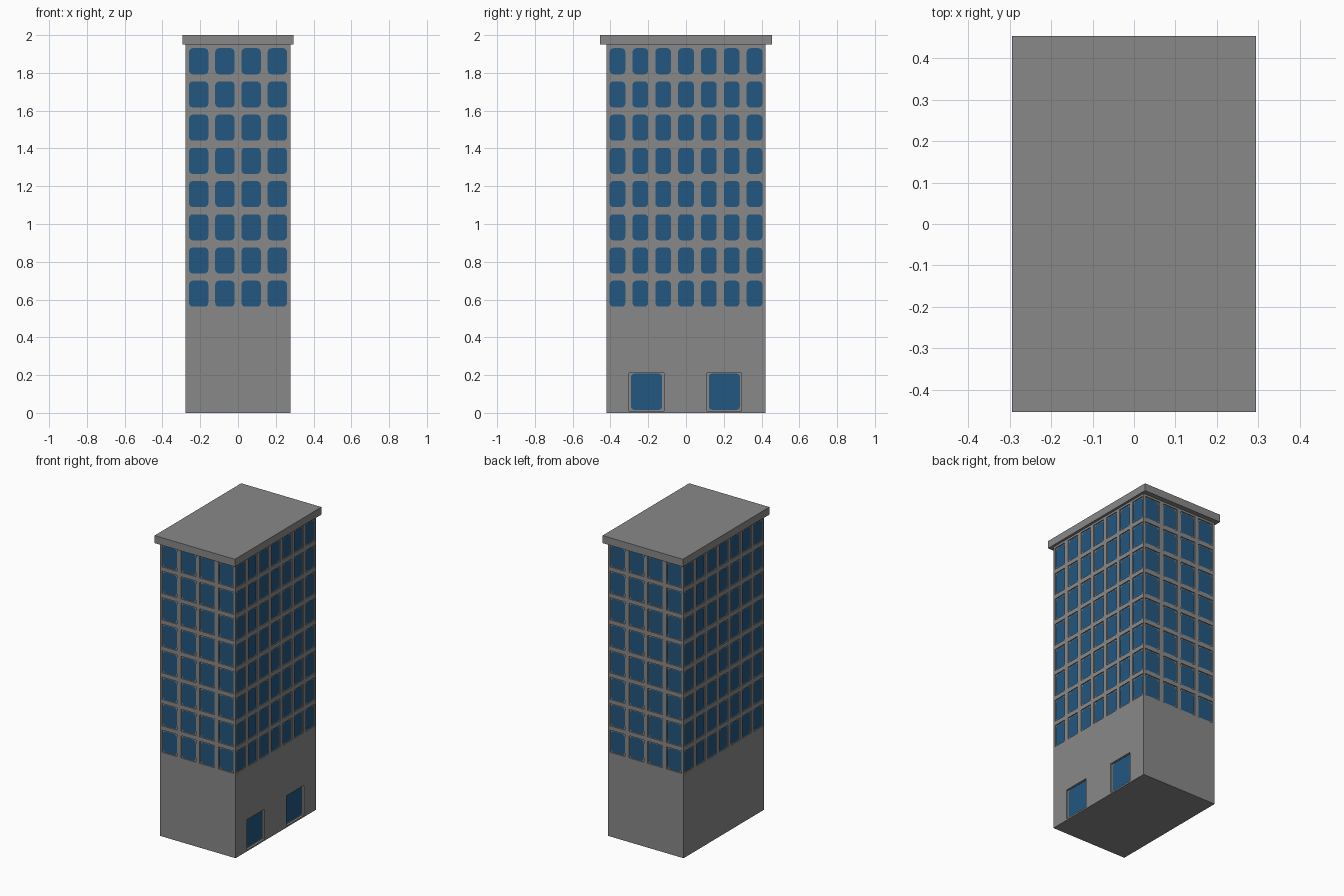
import bpy, bmesh, math
from mathutils import Matrix, Vector

if "Cube" in bpy.data.objects:
    bpy.data.objects.remove(bpy.data.objects["Cube"])

HX, HY, TOP = 0.278, 0.422, 1.955
SPLIT = 0.5            # height dividing plain base from window floors
WIN_DEPTH, DOOR_DEPTH = 0.007, 0.014


def material(name, rgb):
    m = bpy.data.materials.new(name)
    m.diffuse_color = (*rgb, 1)
    m.use_nodes = True
    m.node_tree.nodes["Principled BSDF"].inputs["Base Color"].default_value = m.diffuse_color
    return m


concrete = material("concrete grey", (0.245, 0.25, 0.243))
glass = material("window blue", (0.017, 0.095, 0.215))


def finish(bm, name, mat):
    bmesh.ops.remove_doubles(bm, verts=bm.verts, dist=1e-5)
    me = bpy.data.meshes.new(name)
    bm.to_mesh(me)
    bm.free()
    me.materials.append(mat)
    ob = bpy.data.objects.new(name, me)
    bpy.context.collection.objects.link(ob)
    return ob


def mapper(angle, dist):
    """Wall coordinates (along, up, inward) to world."""
    rot = Matrix.Rotation(math.radians(angle), 3, 'Z')
    return lambda u, z, d=0.0: rot @ Vector((u, -dist + d, z))


def face(bm, pts):
    bm.faces.new([bm.verts.new(p) for p in pts])


def wall(bm, at, half, z0, z1, cols, rows, depth):
    """Flat wall strip with a grid of recessed rectangular openings."""
    us = [-half] + [e for c, w in cols for e in (c - w / 2, c + w / 2)] + [half]
    zs = [z0] + [e for c, h in rows for e in (c - h / 2, c + h / 2)] + [z1]
    for i in range(len(us) - 1):
        for j in range(len(zs) - 1):
            q = [(us[i], zs[j]), (us[i + 1], zs[j]),
                 (us[i + 1], zs[j + 1]), (us[i], zs[j + 1])]
            if i % 2 and j % 2:
                face(bm, [at(*p, depth) for p in q])
                for k in range(4):
                    a, b = q[k], q[(k + 1) % 4]
                    face(bm, [at(*a), at(*b), at(*b, depth), at(*a, depth)])
            else:
                face(bm, [at(*p) for p in q])


def pane(bm, at, u, z, w, h, r, d):
    """Blue pane with rounded corners."""
    pts = []
    for k, (sx, sz) in enumerate([(1, 1), (-1, 1), (-1, -1), (1, -1)]):
        for s in range(4):
            a = math.radians(90 * k + 30 * s)
            pts.append(at(u + sx * (w / 2 - r) + r * math.cos(a),
                          z + sz * (h / 2 - r) + r * math.sin(a), d))
    face(bm, pts)


body, windows, doors = bmesh.new(), bmesh.new(), bmesh.new()
rows = [(0.632 + 0.1758 * i, 0.147) for i in range(8)]
narrow_cols = [(-0.2085 + 0.139 * i, 0.11) for i in range(4)]
wide_cols = [(0.121 * i, 0.091) for i in range(-3, 4)]
door_cols = [(-0.209, 0.184), (0.203, 0.184)]
door_rows = [(0.11, 0.2)]

# Four walls: front, right (with doors), back, left
for angle in (0, 90, 180, 270):
    narrow = angle % 180 == 0
    half, dist = (HX, HY) if narrow else (HY, HX)
    cols = narrow_cols if narrow else wide_cols
    at = mapper(angle, dist)
    wall(body, at, half, SPLIT, TOP, cols, rows, WIN_DEPTH)
    has_doors = angle == 90
    wall(body, at, half, 0, SPLIT, door_cols if has_doors else [],
         door_rows if has_doors else [], DOOR_DEPTH)
    for u, w in cols:
        for z, h in rows:
            pane(windows, at, u, z - 0.001, w - 0.008, 0.138, 0.02,
                 WIN_DEPTH - 0.0015)
    if has_doors:
        for u, w in door_cols:
            pane(doors, at, u, 0.112, 0.164, 0.191, 0.016, DOOR_DEPTH - 0.0015)

# Floor and ceiling of the body
corners = [(-HX, -HY), (HX, -HY), (HX, HY), (-HX, HY)]
face(body, [(x, y, 0) for x, y in reversed(corners)])
face(body, [(x, y, TOP) for x, y in corners])

finish(body, "building_body", concrete)
finish(windows, "window_panes", glass)
finish(doors, "door_panes", glass)

# Overhanging roof slab
roof = bmesh.new()
bmesh.ops.create_cube(roof, size=1, matrix=Matrix.Translation((0, 0, 1.975))
                      @ Matrix.Diagonal((0.589, 0.908, 0.05, 1)))
finish(roof, "roof_slab", concrete)
